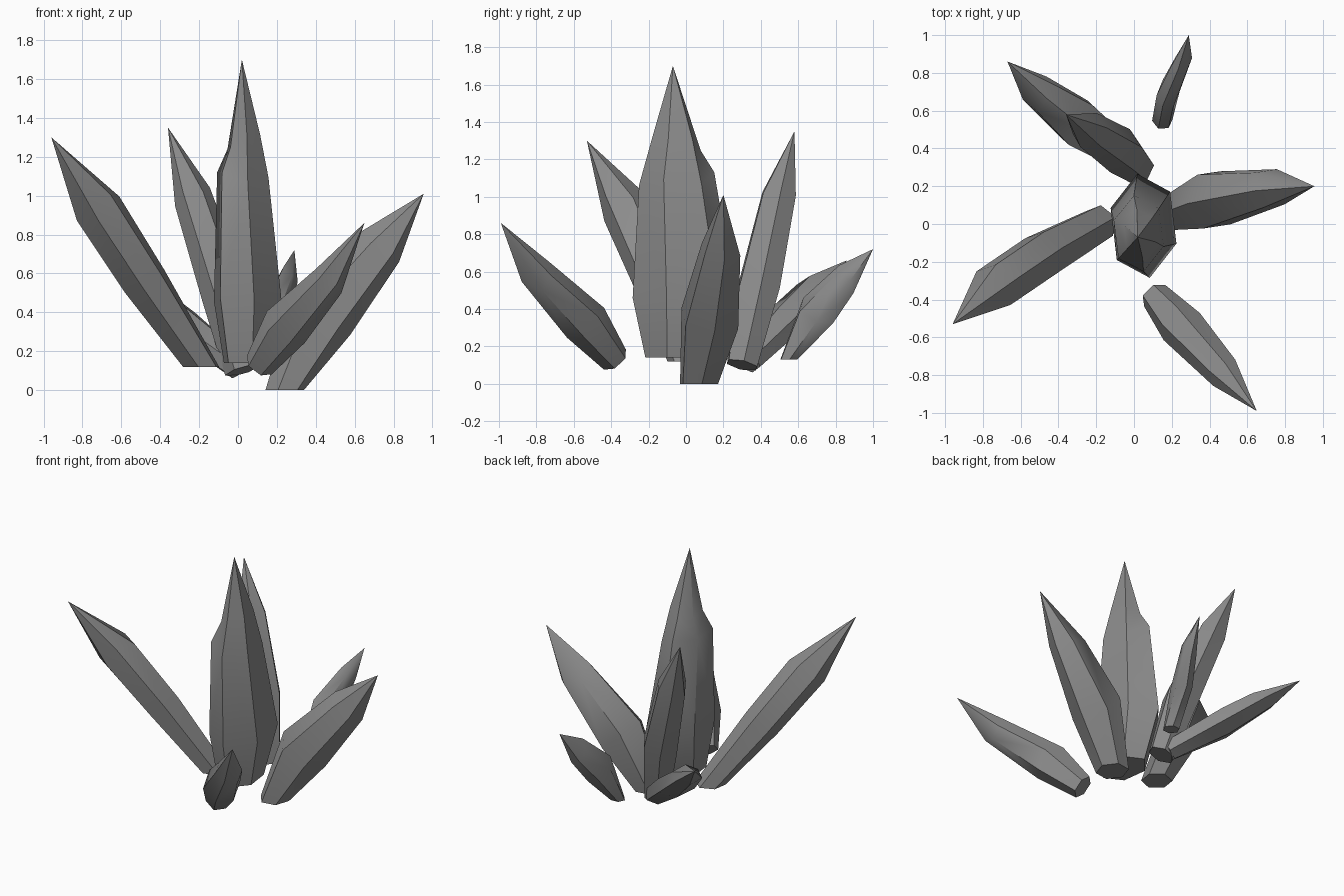
import bpy
import bmesh
import math
import random
from mathutils import Vector

random.seed(4)

cube = bpy.data.objects.get("Cube")
if cube:
    bpy.data.objects.remove(cube, do_unlink=True)

# Single stone colour
stone = bpy.data.materials.new("grey_crystal")
stone.use_nodes = True
GREY = (0.26, 0.26, 0.26, 1)
stone.diffuse_color = GREY
stone.node_tree.nodes["Principled BSDF"].inputs["Base Color"].default_value = GREY


def frame(axis):
    """Sideways and upper directions across a shard axis."""
    if axis.z > 0.97:
        return Vector((1, 0, 0)), Vector((0, 1, 0))
    side = Vector((0, 0, 1)).cross(axis).normalized()
    return side, axis.cross(side).normalized()


def crystal(name, rings, tip, flat=0.0, turn=0.0, sides=6):
    """Loft rings of (centre, half width, half depth) and close at a point."""
    bm = bmesh.new()
    tip = Vector(tip)
    axis = (tip - Vector(rings[0][0])).normalized()
    side, upper = frame(axis)
    loops = []
    for i, (centre, wide, deep) in enumerate(rings):
        # the foot may be cut level with the ground instead of across the axis
        level = Vector((upper.x, upper.y, 0))
        v = upper.lerp(level.normalized(), flat) if i == 0 else upper
        loop = []
        for k in range(sides):
            a = turn + math.tau * k / sides
            slide = 0
            if i >= 2:
                slide = random.uniform(-0.05, 0.05)
            elif i == 1:
                slide = random.uniform(-0.03, 0.03)
            p = Vector(centre) + side * wide * math.cos(a) + v * deep * math.sin(a)
            loop.append(bm.verts.new(p + axis * slide))
        loops.append(loop)
    point = bm.verts.new(tip)
    bm.faces.new(loops[0][::-1])
    for low, high in zip(loops, loops[1:]):
        for k in range(sides):
            n = (k + 1) % sides
            bm.faces.new((low[k], low[n], high[n], high[k]))
    for k in range(sides):
        bm.faces.new((loops[-1][k], loops[-1][(k + 1) % sides], point))
    bmesh.ops.triangulate(bm, faces=[f for f in bm.faces if len(f.verts) == 4])
    bmesh.ops.recalc_face_normals(bm, faces=bm.faces)
    mesh = bpy.data.meshes.new(name)
    bm.to_mesh(mesh)
    bm.free()
    mesh.materials.append(stone)
    obj = bpy.data.objects.new(name, mesh)
    bpy.context.collection.objects.link(obj)
    bpy.ops.object.select_all(action="DESELECT")
    obj.select_set(True)
    bpy.context.view_layer.objects.active = obj
    bpy.ops.object.shade_smooth_by_angle(angle=math.radians(42))


# Tall upright shard in the middle, one ridge to the back
crystal("centre_crystal", [
    ((0.05, -0.04, 0.14), 0.13, 0.18),
    ((0.05, -0.01, 0.48), 0.185, 0.28),
    ((0.025, -0.05, 1.09), 0.14, 0.205),
    ((0.03, -0.05, 1.28), 0.09, 0.13)], (0.02, -0.07, 1.7), turn=1.75)

# Long shard leaning right and forward
crystal("front_right_crystal", [
    ((-0.19, 0.0, 0.12), 0.1, 0.1),
    ((-0.48, -0.16, 0.56), 0.13, 0.12),
    ((-0.73, -0.33, 0.95), 0.13, 0.13)], (-0.96, -0.53, 1.3), flat=1, turn=0.3)

# Steep shard behind the centre
crystal("back_crystal", [
    ((0.02, 0.3, 0.1), 0.09, 0.09),
    ((-0.07, 0.385, 0.5), 0.125, 0.12),
    ((-0.23, 0.49, 0.98), 0.1, 0.1)], (-0.36, 0.58, 1.35), turn=0.2)

# Broad shard leaning left
crystal("left_crystal", [
    ((0.24, 0.07, 0.0), 0.11, 0.1),
    ((0.425, 0.13, 0.37), 0.165, 0.175),
    ((0.73, 0.19, 0.735), 0.11, 0.125)], (0.955, 0.2, 1.01), flat=1, turn=0.5)

# Low shard leaning left and forward
crystal("front_left_crystal", [
    ((0.11, -0.38, 0.13), 0.08, 0.08),
    ((0.25, -0.54, 0.33), 0.12, 0.13),
    ((0.48, -0.79, 0.58), 0.09, 0.09)], (0.65, -0.99, 0.86), turn=0.1)

# Low shard leaning right and back
crystal("back_right_crystal", [
    ((0.0, 0.33, 0.12), 0.08, 0.07),
    ((-0.3, 0.54, 0.35), 0.14, 0.085),
    ((-0.49, 0.69, 0.52), 0.1, 0.07)], (-0.67, 0.86, 0.66), turn=0.5)

# Small detached shard at the back
crystal("small_back_crystal", [
    ((0.15, 0.55, 0.13), 0.055, 0.05),
    ((0.18, 0.69, 0.37), 0.06, 0.11),
    ((0.25, 0.85, 0.55), 0.05, 0.08)], (0.29, 1.0, 0.72), flat=1, turn=0.4)
